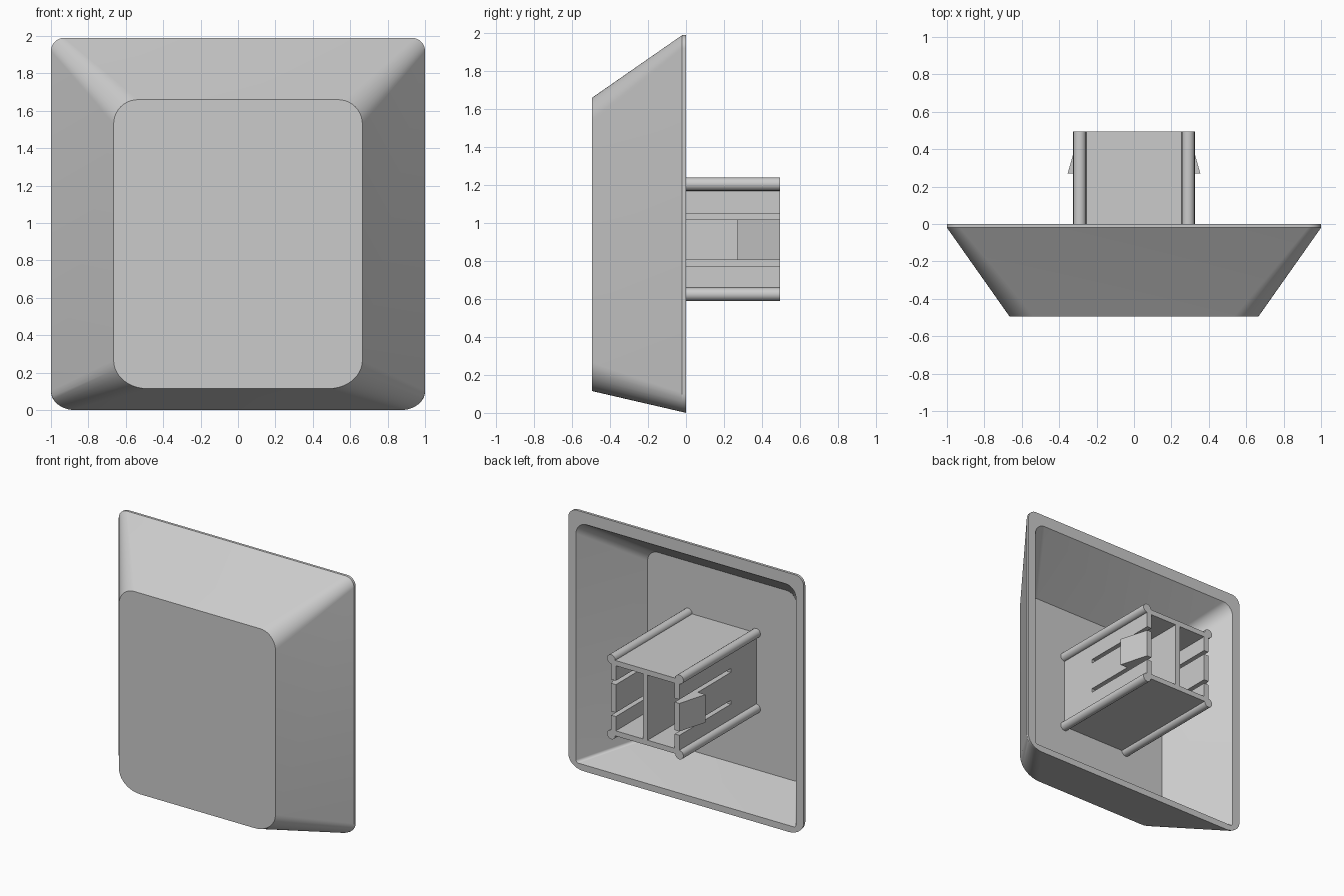
import bpy, bmesh, math
from mathutils import Matrix

if "Cube" in bpy.data.objects:
    bpy.data.objects.remove(bpy.data.objects["Cube"], do_unlink=True)

# One grey plastic for everything
grey = bpy.data.materials.new("grey plastic")
grey.use_nodes = True
grey.diffuse_color = (0.6, 0.6, 0.6, 1)
grey.node_tree.nodes["Principled BSDF"].inputs["Base Color"].default_value = grey.diffuse_color

FLOOR, TIP = -0.44, 0.495     # inner floor and end of the stem
HALF, MID = 0.29, 0.915       # stem half width and its centre height
WALL = 0.04


def finish(name, bm, smooth=False):
    bmesh.ops.recalc_face_normals(bm, faces=bm.faces[:])
    mesh = bpy.data.meshes.new(name)
    bm.to_mesh(mesh)
    bm.free()
    mesh.materials.append(grey)
    obj = bpy.data.objects.new(name, mesh)
    bpy.context.collection.objects.link(obj)
    if smooth:
        bpy.ops.object.select_all(action='DESELECT')
        obj.select_set(True)
        bpy.context.view_layer.objects.active = obj
        bpy.ops.object.shade_smooth_by_angle(angle=math.radians(30))
    return obj


def box(name, x0, x1, y0, y1, z0, z1):
    bm = bmesh.new()
    bmesh.ops.create_cube(bm, size=1)
    for v in bm.verts:
        v.co.x = x1 if v.co.x > 0 else x0
        v.co.y = y1 if v.co.y > 0 else y0
        v.co.z = z1 if v.co.z > 0 else z0
    return finish(name, bm)


def rounded_ring(bm, y, half, z0, z1, top, bottom, steps=10):
    """Rounded rectangle at depth y; top and bottom are (rx, rz) corner radii."""
    ring = []
    corners = [(1, 1, 0), (-1, 1, 1), (-1, -1, 2), (1, -1, 3)]
    for sx, sz, quarter in corners:
        rx, rz = top if sz > 0 else bottom
        cx = sx * (half - rx)
        cz = z1 - rz if sz > 0 else z0 + rz
        for i in range(steps + 1):
            a = (quarter + i / steps) * math.pi / 2
            ring.append(bm.verts.new((cx + rx * math.cos(a), y, cz + rz * math.sin(a))))
    return ring


# Hollow tapered cap: front face, outer walls, rim, inner walls, inner floor
bm = bmesh.new()
rings = [
    rounded_ring(bm, -0.495, 0.665, 0.115, 1.66, (0.13, 0.13), (0.18, 0.15)),
    rounded_ring(bm, -0.02, 1.0, 0.005, 1.99, (0.07, 0.07), (0.13, 0.1)),
    rounded_ring(bm, 0, 1.0, 0, 1.99, (0.07, 0.07), (0.13, 0.1)),
    rounded_ring(bm, 0, 0.935, 0.05, 1.9, (0.09, 0.09), (0.02, 0.02)),
    rounded_ring(bm, FLOOR, 0.635, 0.154, 1.6, (0.09, 0.09), (0.02, 0.02)),
]
for a, b in zip(rings, rings[1:]):
    for i in range(len(a)):
        j = (i + 1) % len(a)
        bm.faces.new((a[i], a[j], b[j], b[i]))
bm.faces.new(rings[0])
bm.faces.new(rings[-1])
finish("cap_shell", bm, smooth=True)

# Stem: top and bottom plates with a centre web
root = FLOOR - 0.01
low, high = MID - HALF, MID + HALF
box("stem_top", -HALF, HALF, root, TIP, high - WALL, high)
box("stem_bottom", -HALF, HALF, root, TIP, low, low + WALL)
box("stem_web", -WALL / 2, WALL / 2, root, TIP, low + WALL, high - WALL)

# Slotted stem sides, clips and corner beads
SLOT_END = -0.13
for side, label in ((1, "left"), (-1, "right")):
    inner, outer = sorted((side * (HALF - WALL), side * HALF))
    box(f"stem_side_{label}", inner, outer, root, SLOT_END, low, high)
    strips = {"lower": (low, 0.775), "middle": (0.805, 1.02), "upper": (1.05, high)}
    for part, (z0, z1) in strips.items():
        box(f"stem_{part}_strip_{label}", inner, outer, SLOT_END, TIP, z0, z1)

    # Wedge clip on the middle strip
    bm = bmesh.new()
    outline = [(HALF - 0.01, 0.27), (0.355, 0.27), (HALF, TIP), (HALF - 0.01, TIP)]
    face = bm.faces.new([bm.verts.new((side * x, y, 0.805)) for x, y in outline])
    grown = bmesh.ops.extrude_face_region(bm, geom=[face])
    for v in grown["geom"]:
        if isinstance(v, bmesh.types.BMVert):
            v.co.z = 1.02
    finish(f"clip_{label}", bm)

    for z, level in ((high, "upper"), (low, "lower")):
        bm = bmesh.new()
        bmesh.ops.create_cone(bm, cap_ends=True, segments=16, radius1=0.035,
                              radius2=0.035, depth=TIP - root,
                              matrix=Matrix.Translation((side * HALF, (TIP + root) / 2, z))
                              @ Matrix.Rotation(math.pi / 2, 4, 'X'))
        finish(f"corner_bead_{level}_{label}", bm, smooth=True)
